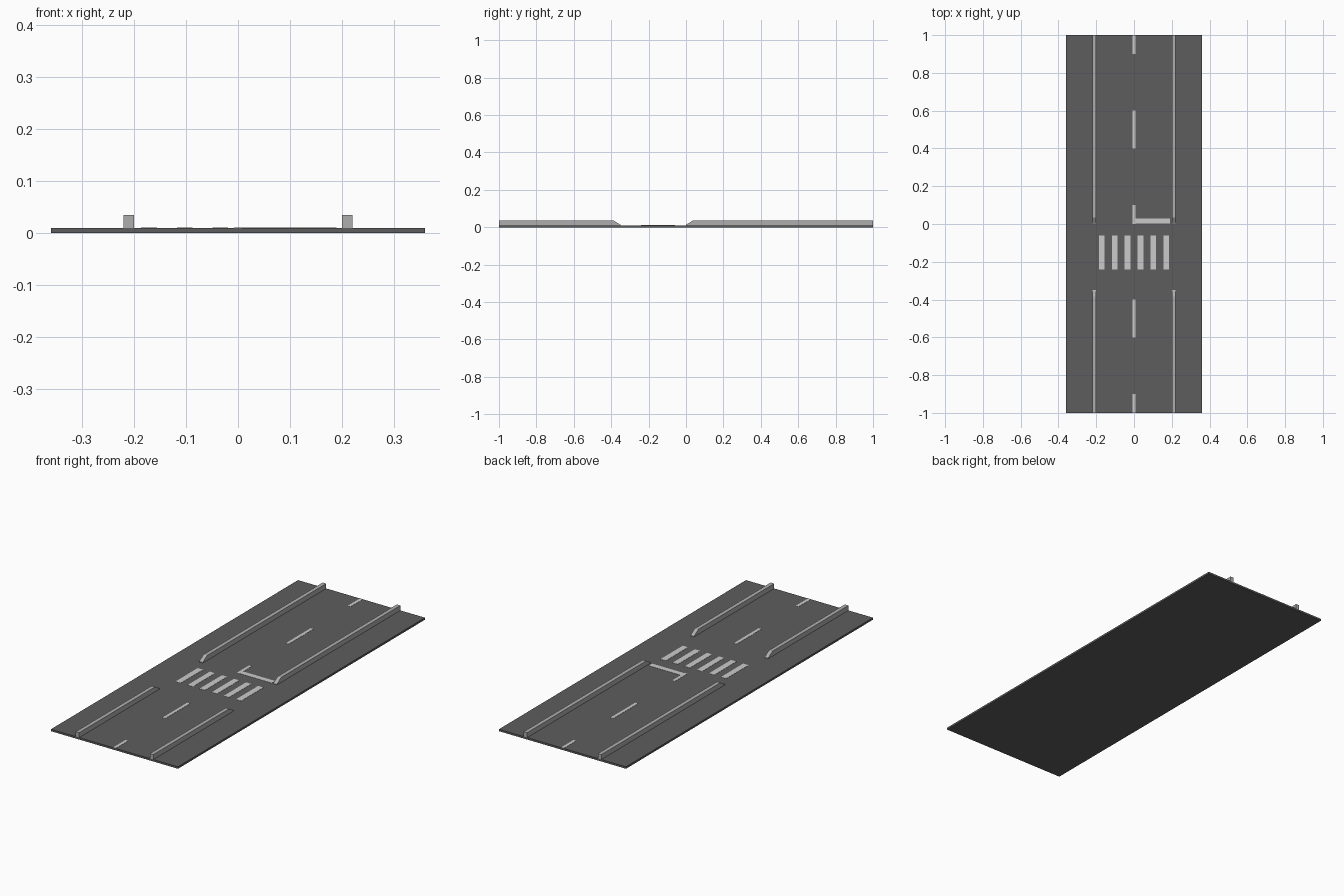
import bpy, bmesh

if "Cube" in bpy.data.objects:
    bpy.data.objects.remove(bpy.data.objects["Cube"])


def material(name, value):
    m = bpy.data.materials.new(name)
    m.diffuse_color = (value, value, value, 1)
    m.use_nodes = True
    m.node_tree.nodes["Principled BSDF"].inputs["Base Color"].default_value = m.diffuse_color
    return m


asphalt = material("asphalt", 0.11)
concrete = material("concrete", 0.42)
paint = material("paint", 0.65)
ROAD_TOP = 0.01


def extrude_x(name, profile, x0, x1, mat):
    """Extrude a closed (y, z) profile from x0 to x1."""
    bm = bmesh.new()
    face = bm.faces.new([bm.verts.new((x0, y, z)) for y, z in profile])
    ext = bmesh.ops.extrude_face_region(bm, geom=[face])["geom"]
    verts = [v for v in ext if isinstance(v, bmesh.types.BMVert)]
    bmesh.ops.translate(bm, vec=(x1 - x0, 0, 0), verts=verts)
    bmesh.ops.recalc_face_normals(bm, faces=bm.faces)
    mesh = bpy.data.meshes.new(name)
    bm.to_mesh(mesh)
    bm.free()
    obj = bpy.data.objects.new(name, mesh)
    bpy.context.collection.objects.link(obj)
    mesh.materials.append(mat)
    return obj


def box(name, x0, x1, y0, y1, z0, z1, mat):
    return extrude_x(name, [(y0, z0), (y1, z0), (y1, z1), (y0, z1)], x0, x1, mat)


def marking(name, x0, x1, y0, y1):
    return box(name, x0, x1, y0, y1, ROAD_TOP - 0.002, ROAD_TOP + 0.001, paint)


# Road slab
box("road_slab", -0.36, 0.36, -1, 1, 0, ROAD_TOP, asphalt)

# Kerbs on both sides, ramped down at the crossing
top = 0.035
front = [(-1, ROAD_TOP), (-0.35, ROAD_TOP), (-0.35, 0.013), (-0.385, top), (-1, top)]
back = [(0, ROAD_TOP), (1, ROAD_TOP), (1, top), (0.035, top), (0, 0.013)]
for side, x in (("left", -0.22), ("right", 0.20)):
    extrude_x(f"front_kerb_{side}", front, x, x + 0.02, concrete)
    extrude_x(f"back_kerb_{side}", back, x, x + 0.02, concrete)

# Dashed centre line
for i, (y0, y1) in enumerate([(-1, -0.9), (-0.6, -0.4), (0, 0.1), (0.4, 0.6), (0.9, 1)]):
    marking(f"centre_dash_{i}", -0.008, 0.008, y0, y1)

# Crossing stripes
for i in range(6):
    x = (i - 2.5) * 0.0685
    marking(f"crossing_stripe_{i}", x - 0.015, x + 0.015, -0.24, -0.06)

# Stop line in the right lane
marking("stop_line", 0.008, 0.19, 0.003, 0.03)
